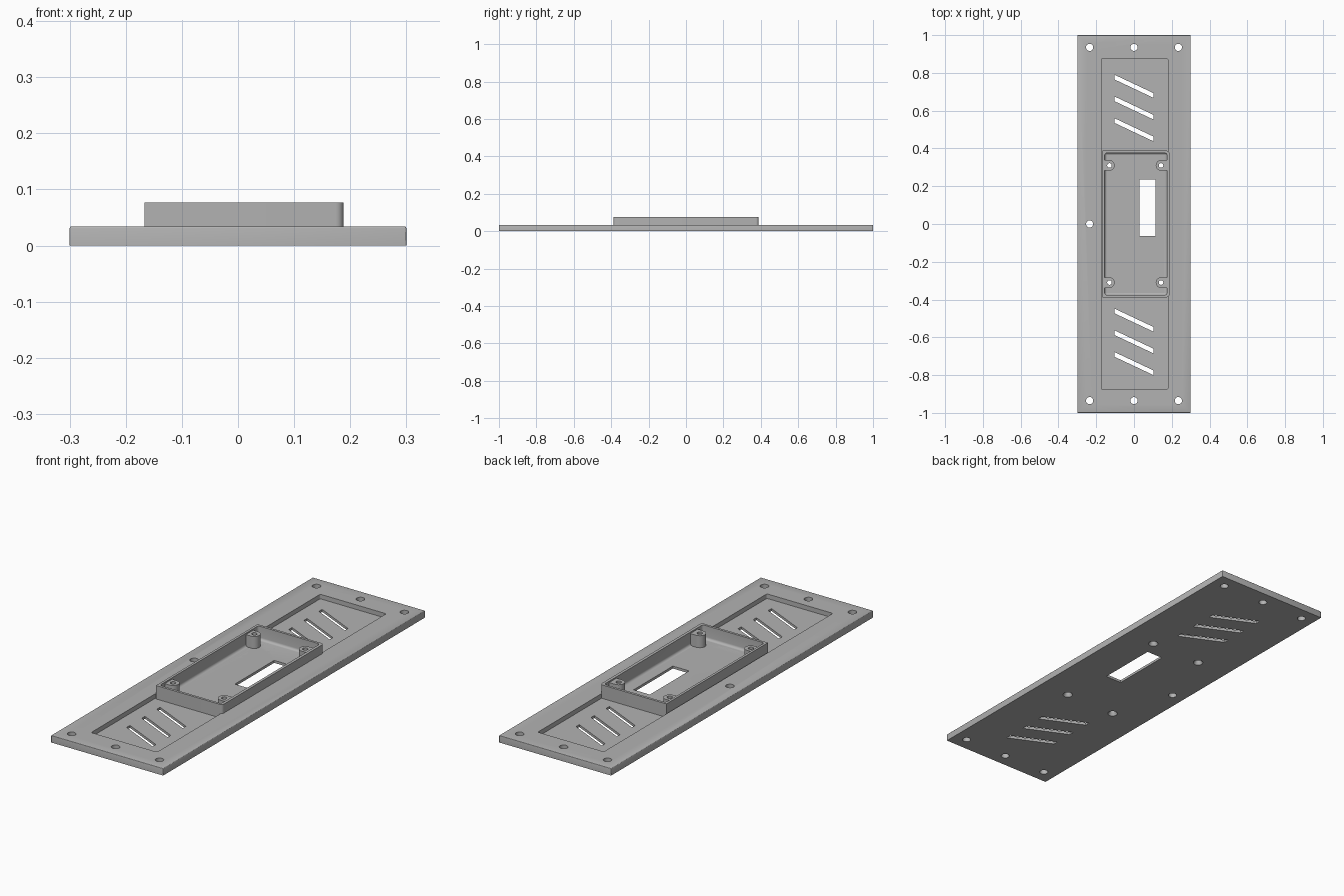
import bpy, bmesh, math
from mathutils import Matrix, Vector

if "Cube" in bpy.data.objects:
    bpy.data.objects.remove(bpy.data.objects["Cube"])

grey = bpy.data.materials.new("plain_grey")
grey.use_nodes = True
grey.diffuse_color = (0.45, 0.45, 0.45, 1)
grey.node_tree.nodes["Principled BSDF"].inputs["Base Color"].default_value = grey.diffuse_color

FLOOR = 0.012      # recess and tray floor height
PLATE_TOP = 0.034
RIM_TOP = 0.077
POST_TOP = 0.07


def make(name, bm):
    bmesh.ops.recalc_face_normals(bm, faces=bm.faces)
    mesh = bpy.data.meshes.new(name)
    bm.to_mesh(mesh)
    bm.free()
    obj = bpy.data.objects.new(name, mesh)
    mesh.materials.append(grey)
    bpy.context.collection.objects.link(obj)
    return obj


def prism(bm, points, z0, z1):
    """Extrude an outline from z0 to z1."""
    face = bm.faces.new([bm.verts.new((x, y, z0)) for x, y in points])
    top = bmesh.ops.extrude_face_region(bm, geom=[face])["geom"]
    bmesh.ops.translate(bm, vec=(0, 0, z1 - z0),
                        verts=[v for v in top if isinstance(v, bmesh.types.BMVert)])


def box(bm, x0, x1, y0, y1, z0, z1):
    prism(bm, [(x0, y0), (x1, y0), (x1, y1), (x0, y1)], z0, z1)


def round_edges(bm, rule, radius, segments):
    """Bevel the edges whose two end points satisfy the rule."""
    edges = [e for e in bm.edges if rule(e.verts[0].co, e.verts[1].co)]
    bmesh.ops.bevel(bm, geom=edges, offset=radius, segments=segments,
                    profile=0.5, affect='EDGES')


def cone(bm, x, y, r0, r1, z0, z1):
    bmesh.ops.create_cone(bm, cap_ends=True, segments=32, radius1=r0, radius2=r1,
                          depth=z1 - z0, matrix=Matrix.Translation((x, y, (z0 + z1) / 2)))


def cut(obj, cutter):
    mod = obj.modifiers.new("cut", 'BOOLEAN')
    mod.operation = 'DIFFERENCE'
    mod.solver = 'EXACT'
    mod.object = cutter
    bpy.context.view_layer.objects.active = obj
    bpy.ops.object.modifier_apply(modifier=mod.name)


def vertical(a, b):
    return abs(a.z - b.z) > 0.01


# Base plate with softened top and side edges
bm = bmesh.new()
box(bm, -0.3, 0.3, -1, 1, 0, PLATE_TOP)
round_edges(bm, lambda a, b: a.z + b.z > 0.01, 0.003, 3)
plate = make("base_plate", bm)

# Tray rim, rounded on its left corners
bm = bmesh.new()
box(bm, -0.167, 0.188, -0.388, 0.388, 0.006, RIM_TOP)
round_edges(bm, lambda a, b: vertical(a, b) and a.x > 0, 0.014, 6)
tray = make("tray_rim", bm)

# Long shallow recess
bm = bmesh.new()
box(bm, -0.173, 0.18, -0.875, 0.875, FLOOR, 0.1)
round_edges(bm, vertical, 0.008, 4)
recess = make("recess_cutter", bm)

# Tray cavity with rounded bottom and corners
bm = bmesh.new()
box(bm, -0.155, 0.174, -0.376, 0.376, FLOOR, 0.12)
round_edges(bm, lambda a, b: vertical(a, b) or a.z + b.z < 0.05, 0.012, 5)
cavity = make("cavity_cutter", bm)

# Window, slanted vents and mounting holes
bm = bmesh.new()
box(bm, 0.028, 0.115, -0.064, 0.236, -0.1, 0.2)
for first in (0.79, -0.448):
    for i in range(3):
        y = first - 0.115 * i
        prism(bm, [(-0.103, y), (-0.103, y - 0.025),
                   (0.103, y - 0.122), (0.103, y - 0.097)], -0.1, 0.2)
holes = [(x, y) for x in (-0.235, 0, 0.235) for y in (-0.935, 0.935)] + [(-0.235, 0)]
for x, y in holes:
    cone(bm, x, y, 0.019, 0.019, -0.1, 0.2)
openings = make("opening_cutter", bm)

# Screw holes under the posts, countersunk from below
posts = [(x, y) for x in (-0.13, 0.143) for y in (-0.31, 0.31)]
bm = bmesh.new()
for x, y in posts:
    cone(bm, x, y, 0.012, 0.012, -0.1, 0.2)
screws = make("screw_cutter", bm)
bm = bmesh.new()
for x, y in posts:
    cone(bm, x, y, 0.023, 0.012, -0.001, 0.02)
sinks = make("countersink_cutter", bm)

# D-shaped posts merging into the side walls
bm = bmesh.new()
for x, y in posts:
    side = 1 if x > 0 else -1
    wall = 0.176 if x > 0 else -0.158
    arc = [(x - side * 0.028 * math.cos(t), y + 0.028 * math.sin(t))
           for t in (math.pi * (i / 16 - 0.5) for i in range(17))]
    prism(bm, arc + [(wall, y + 0.028), (wall, y - 0.028)], 0.008, POST_TOP)
post = make("screw_posts", bm)

for obj, cutters in ((plate, (recess, openings, screws, sinks)),
                     (tray, (cavity, openings, screws, sinks)),
                     (post, (screws, sinks))):
    for cutter in cutters:
        cut(obj, cutter)
for cutter in (recess, cavity, openings, screws, sinks):
    bpy.data.objects.remove(cutter)

# Smooth curved faces, keep hard edges crisp
for obj in (plate, tray, post):
    bpy.ops.object.select_all(action='DESELECT')
    obj.select_set(True)
    bpy.context.view_layer.objects.active = obj
    bpy.ops.object.shade_smooth_by_angle(angle=math.radians(30))
